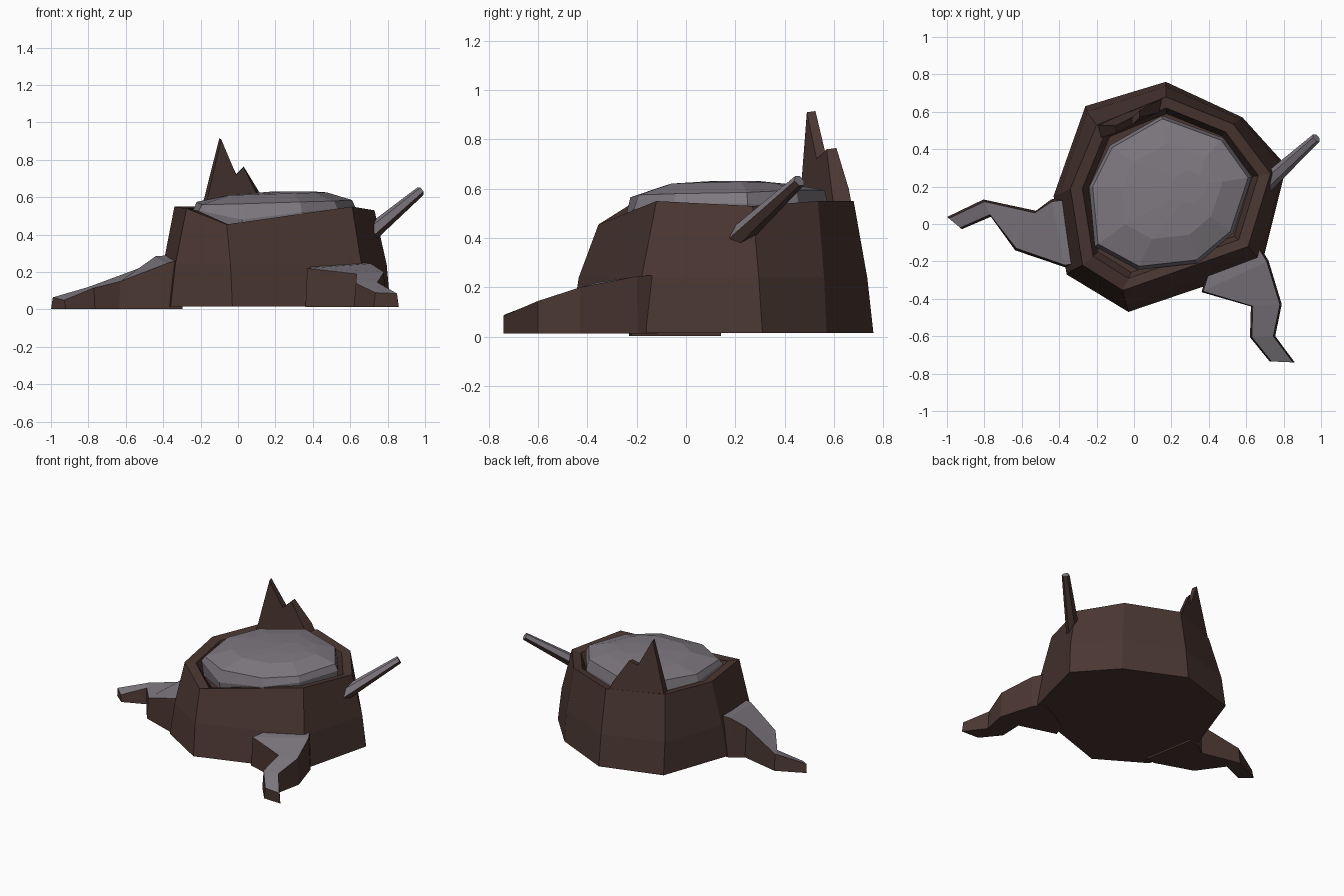
import bpy, bmesh, math
from mathutils import Vector

if "Cube" in bpy.data.objects:
    bpy.data.objects.remove(bpy.data.objects["Cube"])


def material(name, rgb):
    m = bpy.data.materials.new(name)
    m.diffuse_color = (*rgb, 1)
    m.use_nodes = True
    m.node_tree.nodes["Principled BSDF"].inputs["Base Color"].default_value = m.diffuse_color
    return m


BARK = material("bark", (0.068, 0.037, 0.031))
SNOW = material("snow", (0.21, 0.19, 0.215))


def loft(name, rings, cap_start=True, cap_end=True, snow=None):
    """Join equal-sized rings with quads; snow(normal) picks the snow faces."""
    bm = bmesh.new()
    rows = [[bm.verts.new(p) for p in r] for r in rings]
    n = len(rows[0])
    for a, b in zip(rows, rows[1:]):
        for i in range(n):
            j = (i + 1) % n
            bm.faces.new((a[i], a[j], b[j], b[i]))
    if cap_start:
        bm.faces.new(rows[0][::-1])
    if cap_end:
        bm.faces.new(rows[-1])
    bmesh.ops.recalc_face_normals(bm, faces=bm.faces)
    for f in bm.faces:
        f.normal_update()
        f.material_index = int(bool(snow and snow(f.normal)))
    me = bpy.data.meshes.new(name)
    bm.to_mesh(me)
    bm.free()
    me.materials.append(BARK)
    me.materials.append(SNOW)
    ob = bpy.data.objects.new(name, me)
    bpy.context.collection.objects.link(ob)
    return ob


def shrink(ring, s, dz=0.0, c=(0.19, 0.18), z=None):
    return [(c[0] + (p[0] - c[0]) * s, c[1] + (p[1] - c[1]) * s,
             p[2] + dz if z is None else z) for p in ring]


# Stump: eight-sided, flared, with a hollow top
base = [(-.03, -.47), (.68, -.23), (.815, .31), (.58, .57),
        (.17, .76), (-.26, .63), (-.43, .15), (-.36, -.27)]
mid = [(-.04, -.435), (.66, -.18), (.795, .295), (.57, .56),
       (.17, .735), (-.25, .60), (-.40, .16), (-.335, -.25)]
top = [(-.06, -.355, .455), (.61, -.12, .55), (.73, .27, .53), (.53, .535, .55),
       (.17, .68, .55), (-.20, .53, .55), (-.34, .19, .55), (-.275, -.22, .54)]
loft("stump", [[(x, y, .015) for x, y in base], [(x, y, .24) for x, y in mid],
               top, shrink(top, .88, -.01), shrink(top, .82, z=.42)])

# Snow cap: rounded slab resting in the hollow
cap = [(.02, -.245, .565), (.34, -.21, .575), (.53, -.05, .58), (.63, .25, .585),
       (.48, .46, .595), (.15, .58, .595), (-.13, .42, .585), (-.24, .20, .575),
       (-.21, -.12, .56)]
low = [(x, y, z) for (x, y, _), z in
       zip(cap, (.48, .52, .54, .54, .52, .52, .52, .53, .53))]
dome = [(x, y, .615 + .03 * (x - .1)) for x, y, _ in shrink(cap, .62, c=(.22, .19))]
loft("snow_cap", [shrink(low, .97, z=.42), low, shrink(cap, .955), dome,
                  [(x, y, .632) for x, y, _ in shrink(dome, .35, c=(.34, .21))]],
     snow=lambda n: True)

# Splinter: jagged rise of the back wall
outer = [(-.20, .53, .52), (-.10, .525, .915), (-.01, .57, .725),
         (.03, .61, .765), (.13, .66, .60), (.16, .675, .52)]
inner = [(-.18, .46, .52), (-.09, .49, .91), (-.01, .53, .72),
         (.03, .57, .76), (.11, .59, .60), (.14, .60, .52)]
loft("splinter", [outer, inner])


# Roots: snow-topped, sections are (left edge, right edge)
def root(name, sections, floor, flare):
    rings = []
    for l, r in sections:
        l, r = Vector(l), Vector(r)
        out = (r - l)
        out.z = 0
        out = out.normalized() * flare
        lb, rb = l - out, r + out
        lb.z = rb.z = floor
        rings.append([l, r, rb, lb])
    loft(name, rings, snow=lambda n: n.z > .4)


root("left_root", [((-.36, .13, .29), (-.30, -.21, .27)),
                   ((-.44, .12, .285), (-.37, -.22, .25)),
                   ((-.53, .06, .22), (-.63, -.13, .15)),
                   ((-.80, .12, .12), (-.77, .05, .115)),
                   ((-.99, .03, .065), (-.93, -.02, .05))], .003, .012)
root("right_root", [((.40, -.26, .23), (.66, -.12, .25)),
                    ((.37, -.36, .22), (.71, -.2, .245)),
                    ((.635, -.44, .19), (.78, -.43, .20)),
                    ((.63, -.605, .14), (.745, -.60, .145)),
                    ((.735, -.735, .09), (.85, -.74, .085))], .012, .01)

# Branch: tapered six-sided twig with snow on its upper side
start, end = Vector((.70, .21, .40)), Vector((.975, .46, .632))
d = (end - start).normalized()
side = d.cross(Vector((0, 0, 1))).normalized()
up = side.cross(d)
rings = [[p + r * (math.cos(a) * side + math.sin(a) * up)
          for a in (math.tau * i / 6 for i in range(6))]
         for p, r in ((start, .046), (end, .026))]
loft("branch", rings, snow=lambda n: n.z > .3)
